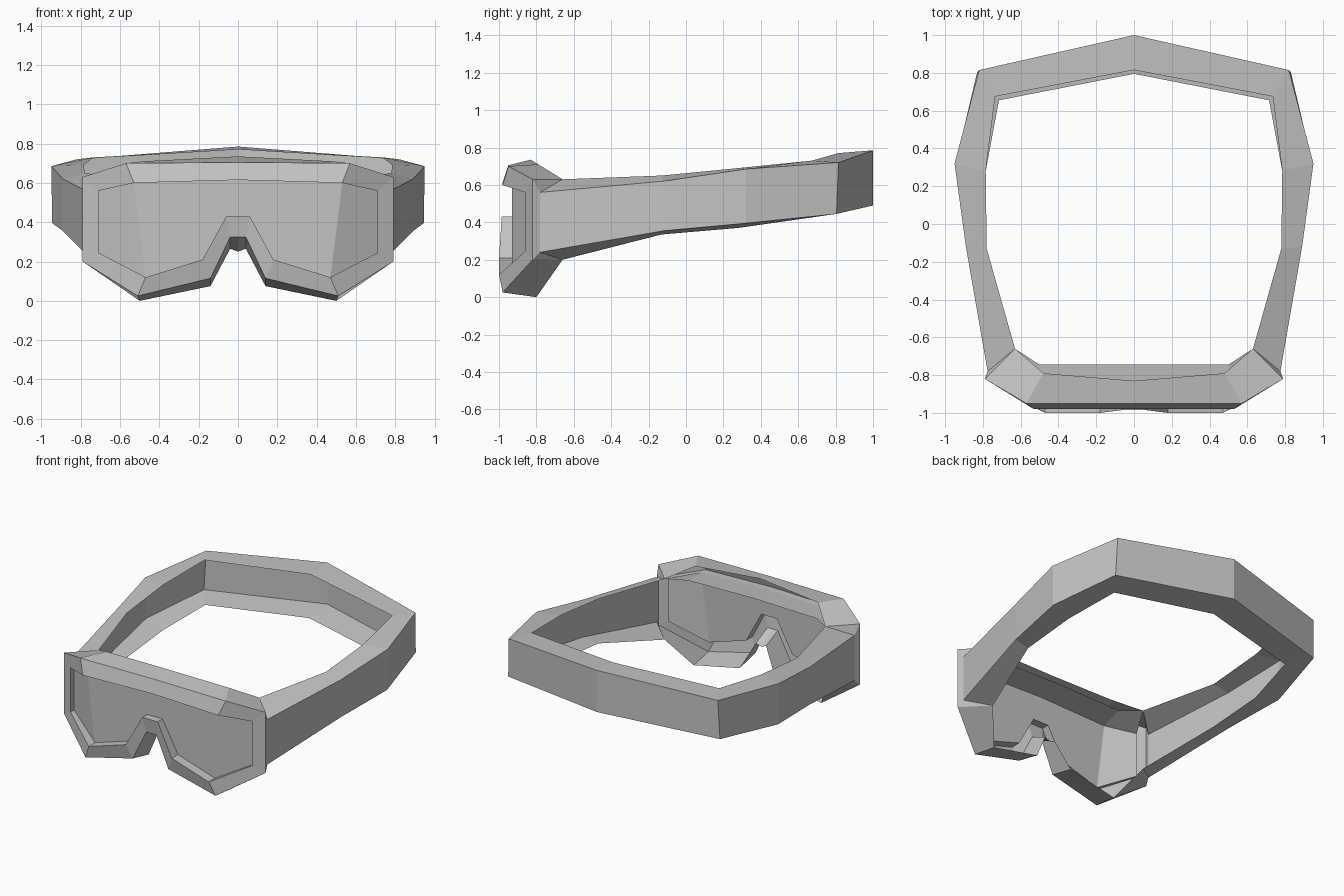
import bpy
import bmesh

cube = bpy.data.objects.get("Cube")
if cube:
    bpy.data.objects.remove(cube, do_unlink=True)

grey = bpy.data.materials.new("grey_plastic")
grey.use_nodes = True
colour = (0.55, 0.55, 0.55, 1)
grey.diffuse_color = colour
grey.node_tree.nodes["Principled BSDF"].inputs["Base Color"].default_value = colour


def add_half(name, rows, faces):
    """Left half from rows of points in hundredths, mirrored across x."""
    bm = bmesh.new()
    verts = [[bm.verts.new([c / 100 for c in p]) for p in row] for row in rows]
    for face in faces:
        bm.faces.new([verts[r][i] for r, i in face])
    bmesh.ops.recalc_face_normals(bm, faces=bm.faces)
    mesh = bpy.data.meshes.new(name)
    bm.to_mesh(mesh)
    bm.free()
    mesh.materials.append(grey)
    obj = bpy.data.objects.new(name, mesh)
    bpy.context.collection.objects.link(obj)
    mirror = obj.modifiers.new("mirror", "MIRROR")
    mirror.use_clip = True
    mirror.merge_threshold = 0.0005
    return obj


def skin(n_rows, n_cols):
    """Quads joining neighbouring rows."""
    return [[(r, c), (r + 1, c), (r + 1, c + 1), (r, c + 1)]
            for r in range(n_rows - 1) for c in range(n_cols - 1)]


# Frame loops: top centre, top corner, two side corners, cheek, nose, bridge, bridge centre
rim = [(0, -98, 61.5), (53, -98, 60), (71, -86, 56), (71, -86, 24.5),
       (47, -100, 12), (18, -100, 21), (6, -98.5, 43), (0, -98.5, 43)]
outer = [(0, -95, 70.5), (57, -95, 70), (79, -82, 63), (79, -82, 20),
         (51, -98, 2.5), (14, -98, 11.5), (4, -97, 32.5), (0, -97, 32.5)]
back = [(0, -83, 73.5), (48, -79, 71), (63, -66, 63), (63, -66, 20),
        (50, -80, 0), (14, -80, 7.5), (4, -84, 26.5), (0, -84, 25)]
lens_depth = [-93, -93, -82, -82, -93, -93, -93, -93]
lens = [(x, y, z) for (x, _, z), y in zip(rim, lens_depth)]

# Open shell; its side panel is cut out and rimmed where the strap joins
mouth = [(77.5, -78, 56), (77.5, -78, 24)]
loops = [lens, rim, outer, back]
shell = skin(len(loops), len(rim))
shell.remove([(2, 2), (3, 2), (3, 3), (2, 3)])
shell += [[(2, 2), (4, 0), (4, 1), (2, 3)],
          [(2, 2), (3, 2), (4, 0)],
          [(2, 3), (4, 1), (3, 3)]]
add_half("goggle_frame", loops + [mouth], shell)

# Lens sheet: a flat middle and a bent-back side panel
add_half("lens", [lens], [[(0, i) for i in panel]
                          for panel in ((0, 1, 4, 5, 6, 7), (1, 2, 3, 4))])

# Ledge under the brow, reaching back from the lens
ledge = [(0, -74.5, 63), (50, -74.5, 62), (63, -66, 63)]
add_half("brow_ledge", [lens[:3], ledge], skin(2, 3))

# Strap: an open channel, each section running inner top, outer top, outer bottom, inner bottom
strap = [
    [(0, 81.5, 77), (0, 100, 78.5), (0, 100, 49), (0, 79.5, 47)],
    [(73.5, 67.5, 73), (82, 81.5, 72), (83, 80.5, 44.5), (71.5, 65.5, 42.5)],
    [(78.5, 28, 69), (95, 32, 68.5), (94.5, 32, 39.5), (78.5, 28, 37)],
    [(78, -13, 65), (89, -12, 62), (89, -12, 35.5), (78, -13, 33.5)],
    [back[2], mouth[0], mouth[1], back[3]],
]
add_half("head_strap", strap, skin(len(strap), 4))
